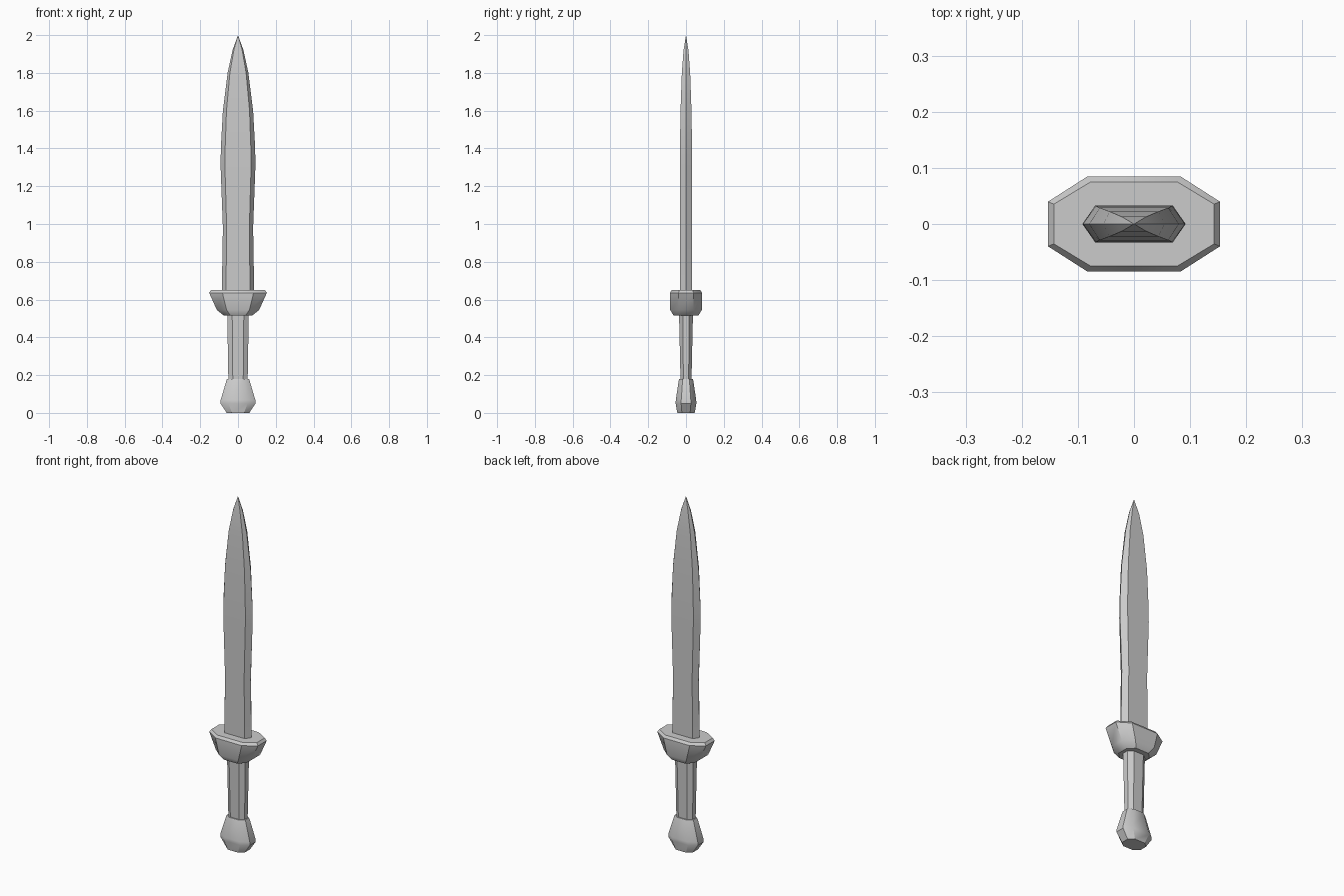
import bpy, bmesh, math

if "Cube" in bpy.data.objects:
    bpy.data.objects.remove(bpy.data.objects["Cube"])


def octagon(hx, hy, cx=0.54, cy=0.47):
    """Chamfered rectangle with half sizes hx, hy."""
    a, b = hx * cx, hy * cy
    return [(hx, -b), (hx, b), (a, hy), (-a, hy),
            (-hx, b), (-hx, -b), (-a, -hy), (a, -hy)]


def hexagon(hx, flat, hy):
    """Blade section: two cutting edges, two broad flats."""
    return [(hx, 0), (flat, hy), (-flat, hy), (-hx, 0), (-flat, -hy), (flat, -hy)]


def loft(name, sections, tip=None, smooth=30):
    """Skin a stack of (z, outline) sections, closing into caps or a tip."""
    bm = bmesh.new()
    rings = [[bm.verts.new((x, y, z)) for x, y in pts] for z, pts in sections]
    n = len(rings[0])
    for lo, hi in zip(rings, rings[1:]):
        for i in range(n):
            j = (i + 1) % n
            bm.faces.new((lo[i], lo[j], hi[j], hi[i]))
    bm.faces.new(rings[0][::-1])
    if tip is None:
        bm.faces.new(rings[-1])
    else:
        t = bm.verts.new((0, 0, tip))
        for i in range(n):
            bm.faces.new((rings[-1][i], rings[-1][(i + 1) % n], t))
    bmesh.ops.recalc_face_normals(bm, faces=bm.faces)
    mesh = bpy.data.meshes.new(name)
    bm.to_mesh(mesh)
    bm.free()
    ob = bpy.data.objects.new(name, mesh)
    bpy.context.collection.objects.link(ob)
    bpy.ops.object.select_all(action='DESELECT')
    ob.select_set(True)
    bpy.context.view_layer.objects.active = ob
    bpy.ops.object.shade_smooth_by_angle(angle=math.radians(smooth))
    return ob


# Leaf-shaped blade: z, half width, half flat width, half thickness
blade = [(0.62, 0.086, 0.064, 0.031), (0.98, 0.080, 0.060, 0.031),
         (1.30, 0.092, 0.069, 0.033), (1.40, 0.091, 0.068, 0.032),
         (1.60, 0.080, 0.061, 0.029), (1.80, 0.055, 0.043, 0.022),
         (1.92, 0.029, 0.022, 0.013)]
loft("blade", [(z, hexagon(w, f, t)) for z, w, f, t in blade], tip=2.0)

# Flared guard with bevelled rims
guard = [(0.515, 0.075, 0.065), (0.545, 0.112, 0.084),
         (0.636, 0.153, 0.085), (0.65, 0.143, 0.075)]
loft("guard", [(z, octagon(x, y)) for z, x, y in guard], smooth=35)

# Tapered grip
grip = [(0.17, 0.051, 0.029), (0.53, 0.057, 0.037)]
loft("grip", [(z, octagon(x, y)) for z, x, y in grip], smooth=35)

# Pommel, widest near the bottom
pommel = [(0.0, 0.060, 0.046), (0.05, 0.093, 0.055), (0.068, 0.092, 0.054),
          (0.175, 0.060, 0.038), (0.18, 0.057, 0.036)]
loft("pommel", [(z, octagon(x, y)) for z, x, y in pommel], smooth=35)
